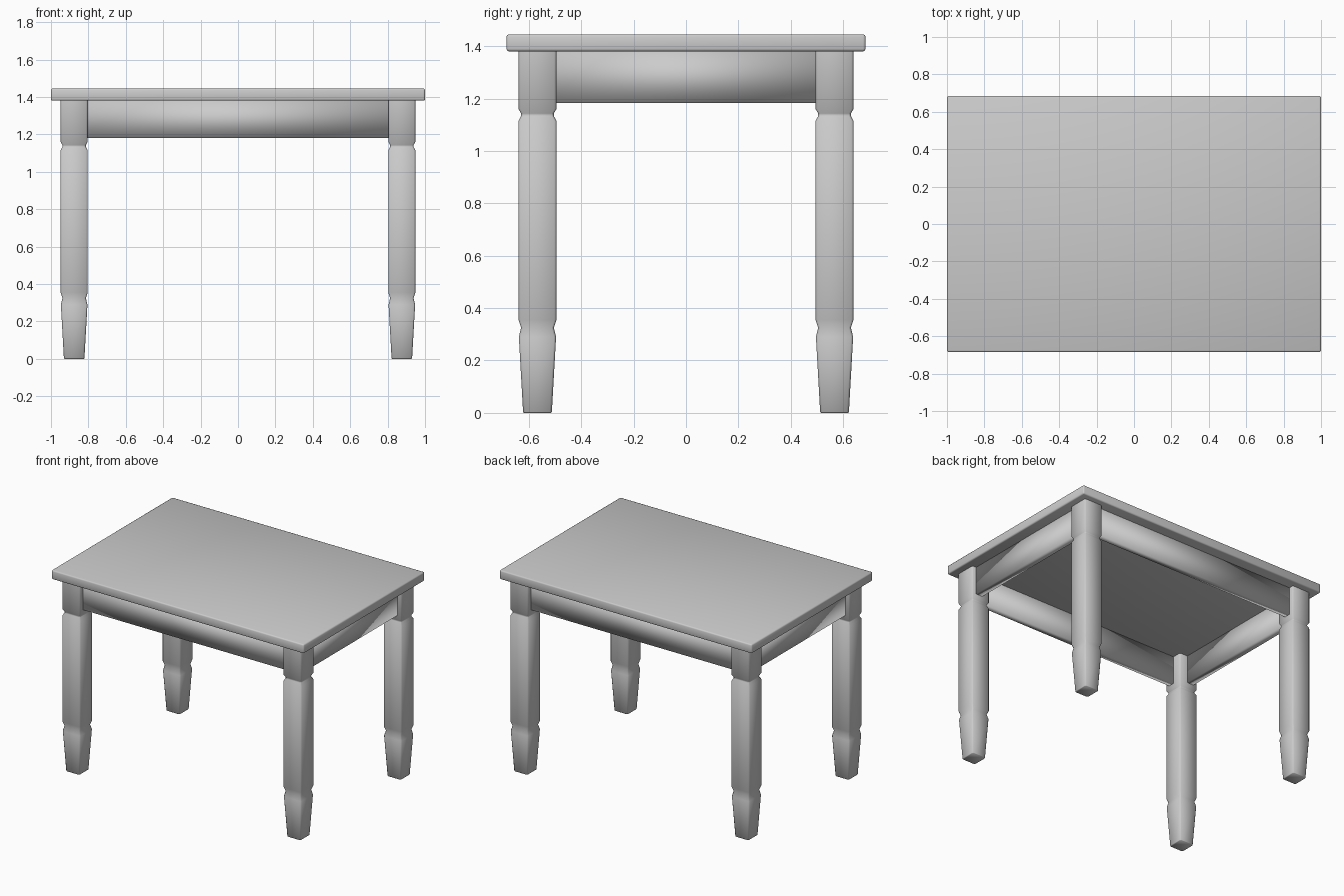
import bpy, bmesh, math

if "Cube" in bpy.data.objects:
    bpy.data.objects.remove(bpy.data.objects["Cube"])


def finish(name, bm, angle):
    """Turn a bmesh into a named, smooth-shaded object."""
    bmesh.ops.recalc_face_normals(bm, faces=bm.faces)
    me = bpy.data.meshes.new(name)
    bm.to_mesh(me)
    bm.free()
    me.shade_smooth()
    me.set_sharp_from_angle(angle=math.radians(angle))
    ob = bpy.data.objects.new(name, me)
    bpy.context.collection.objects.link(ob)
    return ob


def box(name, lo, hi, bevel=0.0, segments=1, angle=180):
    bm = bmesh.new()
    bmesh.ops.create_cube(bm, size=1)
    for v in bm.verts:
        v.co = [(a + b) / 2 + c * (b - a) for a, b, c in zip(lo, hi, v.co)]
    if bevel:
        bmesh.ops.bevel(bm, geom=bm.edges[:], offset=bevel, segments=segments,
                        profile=0.5, affect='EDGES')
    return finish(name, bm, angle)


# Leg silhouette: (half width, height)
LEG_PROFILE = [(0.052, 0.0), (0.055, 0.004), (0.071, 0.29), (0.0625, 0.325),
               (0.0725, 0.355), (0.0725, 1.115), (0.0625, 1.133),
               (0.0625, 1.143), (0.0725, 1.16), (0.0725, 1.38)]
CHAMFER = 0.008


def leg(name, x, y):
    bm = bmesh.new()
    rings = []
    for h, z in LEG_PROFILE:
        k = h - CHAMFER
        pts = [(h, -k), (h, k), (k, h), (-k, h), (-h, k), (-h, -k), (-k, -h), (k, -h)]
        rings.append([bm.verts.new((x + px, y + py, z)) for px, py in pts])
    for a, b in zip(rings, rings[1:]):
        for i in range(8):
            j = (i + 1) % 8
            bm.faces.new((a[i], a[j], b[j], b[i]))
    bm.faces.new(rings[0])
    bm.faces.new(rings[-1])
    return finish(name, bm, 50)


# Table top with softened edges
box("table_top", (-1, -0.685, 1.38), (1, 0.685, 1.445), 0.009, 2)

# Four legs
for sy, fb in ((-1, "front"), (1, "back")):
    for sx, lr in ((-1, "left"), (1, "right")):
        leg(f"{fb}_{lr}_leg", sx * 0.876, sy * 0.567)

# Apron boards between the legs
for s, name in ((-1, "front_apron"), (1, "back_apron")):
    y0, y1 = sorted((s * 0.56, s * 0.605))
    box(name, (-0.805, y0, 1.182), (0.805, y1, 1.38))
for s, name in ((-1, "left_apron"), (1, "right_apron")):
    x0, x1 = sorted((s * 0.865, s * 0.917))
    box(name, (x0, -0.497, 1.182), (x1, 0.497, 1.38))
